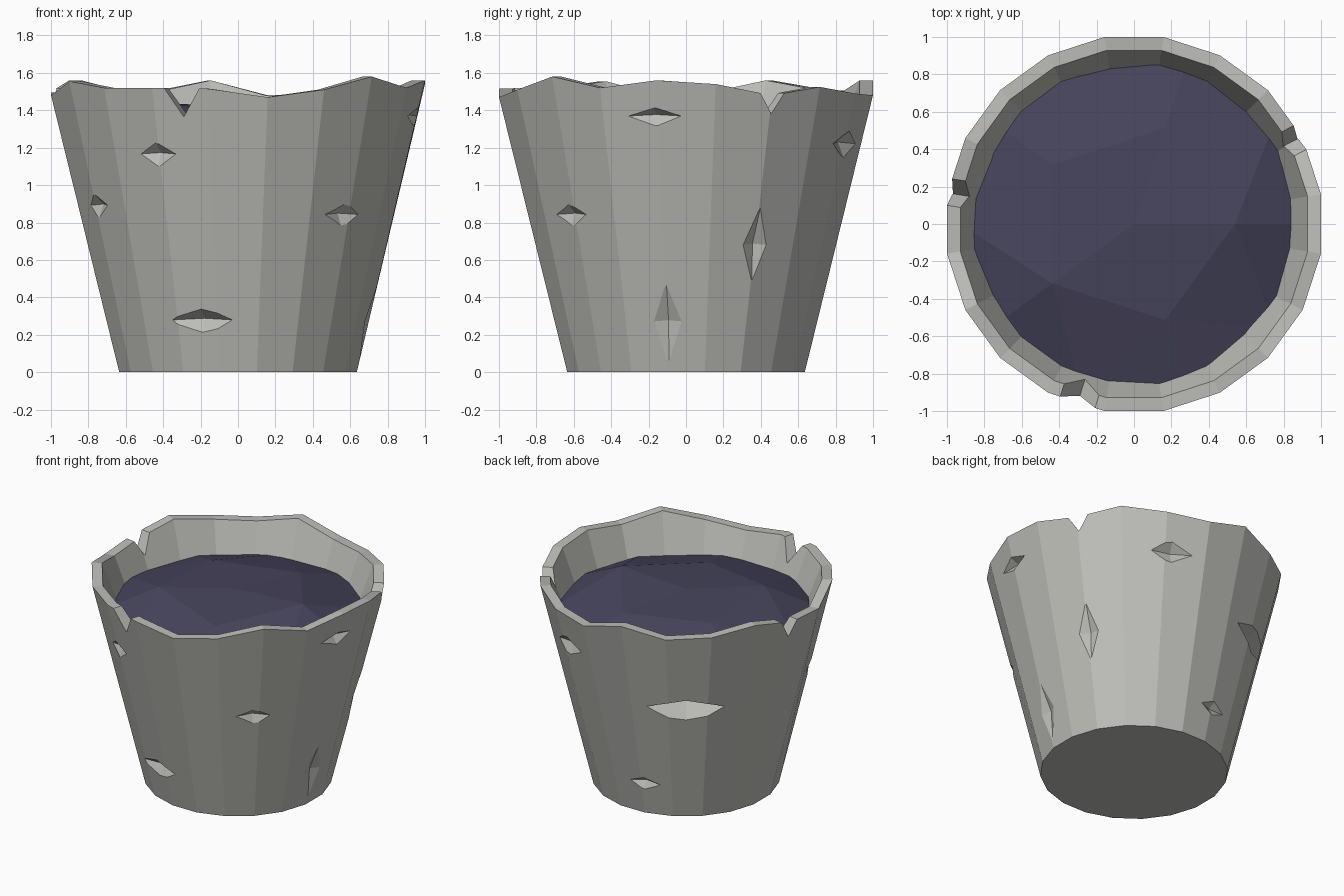
import bpy, bmesh
from math import sin, cos, pi, radians
from mathutils import Matrix, Vector

cube = bpy.data.objects.get("Cube")
if cube:
    bpy.data.objects.remove(cube)

SIDES = 20
BASE_R, RIM_R, INNER_R = 0.643, 1.012, 0.94
SLOPE = 0.243


def material(name, color):
    mat = bpy.data.materials.new(name)
    mat.use_nodes = True
    mat.diffuse_color = color
    mat.node_tree.nodes["Principled BSDF"].inputs["Base Color"].default_value = color
    return mat


def add_object(name, bm, mat):
    bmesh.ops.recalc_face_normals(bm, faces=bm.faces)
    mesh = bpy.data.meshes.new(name)
    bm.to_mesh(mesh)
    bm.free()
    mesh.materials.append(mat)
    obj = bpy.data.objects.new(name, mesh)
    bpy.context.collection.objects.link(obj)
    return obj


def ring(bm, radius, heights, offset):
    n = len(heights)
    return [bm.verts.new((radius * cos(offset + 2 * pi * i / n),
                          radius * sin(offset + 2 * pi * i / n), z))
            for i, z in enumerate(heights)]


stone = material("stone_grey", (0.51, 0.51, 0.48, 1))
liquid = material("dark_violet_liquid", (0.061, 0.058, 0.107, 1))

# Cup body with an uneven rim
rim = [1.54, 1.48, 1.525, 1.49, 1.48, 1.56, 1.50, 1.515, 1.56, 1.50,
       1.48, 1.555, 1.52, 1.52, 1.515, 1.47, 1.51, 1.58, 1.52, 1.56]
half = pi / SIDES
bm = bmesh.new()
rings = [ring(bm, BASE_R, [0] * SIDES, half),
         ring(bm, RIM_R, rim, half),
         ring(bm, INNER_R, rim, half),
         ring(bm, 0.54, [0.47] * SIDES, half)]
for low, high in zip(rings, rings[1:]):
    for i in range(SIDES):
        j = (i + 1) % SIDES
        bm.faces.new((low[i], low[j], high[j], high[i]))
bm.faces.new(rings[0])
bm.faces.new(rings[-1])
cup = add_object("stone_cup", bm, stone)

# Cutters: shallow diamond pyramids for chips, diamond prisms for rim notches
cut = bmesh.new()


def add_cutter(angle, centre_r, z, tilt, shift, size, tip):
    a = radians(angle)
    tangent = Vector((-sin(a), cos(a), 0))
    inward = Vector((-cos(a), -sin(a), tilt)).normalized()
    up = inward.cross(tangent)
    axes = Matrix((tangent, up, inward)).transposed().to_4x4()
    centre = Vector((centre_r * cos(a), centre_r * sin(a), z)) + inward * shift
    bmesh.ops.create_cone(cut, cap_ends=True, segments=4, radius1=1, radius2=tip, depth=1,
                          matrix=Matrix.Translation(centre) @ axes @ Matrix.Diagonal((*size, 1)))


def chip(angle, z, w, h):
    depth = 0.03 + 0.45 * w * w
    length = depth + 0.03
    grow = length / depth
    add_cutter(angle, 0.99 * (BASE_R + SLOPE * z), z, SLOPE, (depth - 0.03) / 2,
               (w * grow, h * grow, length), 0)


def notch(angle, w, h):
    add_cutter(angle, 0.97, 1.52, 0, 0, (w, h, 0.4), 1)


for spec in [(242, 1.165, 0.13, 0.055), (208, 0.89, 0.13, 0.06), (312, 0.84, 0.17, 0.065),
             (254, 0.275, 0.24, 0.065), (350, 1.365, 0.22, 0.05), (66, 1.22, 0.17, 0.06),
             (27.5, 0.68, 0.07, 0.15), (352, 0.27, 0.09, 0.19), (125, 0.90, 0.44, 0.085),
             (101, 0.25, 0.15, 0.045)]:
    chip(*spec)
for spec in [(252.5, 0.1, 0.155), (27.5, 0.09, 0.14), (170.5, 0.08, 0.14)]:
    notch(*spec)
cutter = add_object("chip_cutter", cut, stone)
cutter.hide_render = True

# Carve the cup, then drop the cutter
mod = cup.modifiers.new("chips", "BOOLEAN")
mod.operation = "DIFFERENCE"
mod.solver = "EXACT"
mod.object = cutter
bpy.context.view_layer.update()
graph = bpy.context.evaluated_depsgraph_get()
carved = bpy.data.meshes.new_from_object(cup.evaluated_get(graph))
cup.modifiers.clear()
cup.data = carved
bpy.data.objects.remove(cutter)

# Faceted liquid surface, its edge buried in the cup wall
bm = bmesh.new()
middle = bm.verts.new((0, 0, 1.42))
waves = ring(bm, 0.54, [1.45, 1.39, 1.40, 1.44, 1.38], 0)
edge = ring(bm, 0.93, [1.27] * 10, 0)
for i in range(5):
    j = (i + 1) % 5
    b, c, d = edge[2 * i], edge[2 * i + 1], edge[2 * j]
    bm.faces.new((middle, waves[i], waves[j]))
    bm.faces.new((waves[i], b, c))
    bm.faces.new((waves[i], c, waves[j]))
    bm.faces.new((waves[j], c, d))
bm.faces.new(edge[::-1])
add_object("liquid", bm, liquid)
